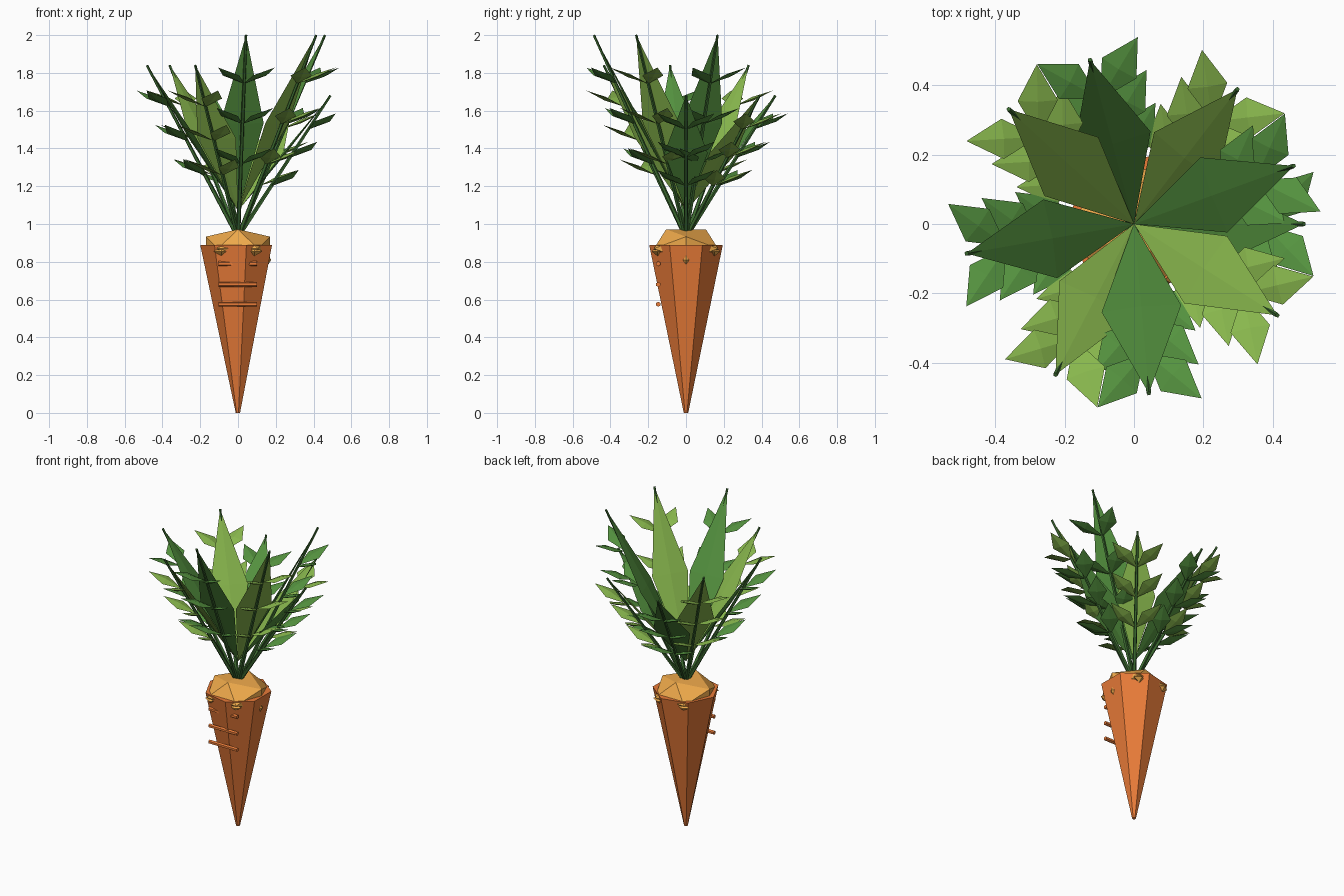
import bpy, bmesh, math
from mathutils import Vector, Matrix

if "Cube" in bpy.data.objects:
    bpy.data.objects.remove(bpy.data.objects["Cube"])


def material(name, rgb):
    m = bpy.data.materials.new(name)
    m.diffuse_color = (*rgb, 1)
    m.use_nodes = True
    m.node_tree.nodes["Principled BSDF"].inputs["Base Color"].default_value = m.diffuse_color
    return m


ORANGE = material("orange", (0.82, 0.20, 0.04))
GOLD = material("gold", (0.86, 0.40, 0.07))
STEM = material("stem_green", (0.045, 0.145, 0.03))
GREENS = [material("green", (0.09, 0.29, 0.05)), material("light_green", (0.25, 0.48, 0.075))]


def finish(name, bm, mat):
    bmesh.ops.recalc_face_normals(bm, faces=bm.faces)
    me = bpy.data.meshes.new(name)
    bm.to_mesh(me)
    bm.free()
    me.materials.append(mat)
    ob = bpy.data.objects.new(name, me)
    bpy.context.collection.objects.link(ob)
    return ob


def hull(bm, points):
    verts = [bm.verts.new(p) for p in points]
    bmesh.ops.convex_hull(bm, input=verts)


def rod(bm, a, b, r1, r2, sides):
    """Tapered cylinder from a to b."""
    d = b - a
    mat = Matrix.Translation((a + b) / 2) @ d.to_track_quat('Z', 'Y').to_matrix().to_4x4()
    bmesh.ops.create_cone(bm, cap_ends=True, segments=sides, radius1=r1, radius2=r2,
                          depth=d.length, matrix=mat)


def blade(bm, a, b, half_width, half_thick):
    """Flattened octahedron from a to b, its width lying level."""
    d = (b - a).normalized()
    side = Vector((0, 0, 1)).cross(d).normalized()
    up = d.cross(side)
    mid = (a + b) / 2
    hull(bm, [a, b, mid + side * half_width, mid - side * half_width,
              mid + up * half_thick, mid - up * half_thick])


# Root: seven-sided cone with a corner towards -x
bm = bmesh.new()
bmesh.ops.create_cone(bm, cap_ends=True, segments=7, radius1=0.012, radius2=0.2, depth=0.89)
first = max(bm.verts, key=lambda v: v.co.length).co
turn = math.pi - math.atan2(first.y, first.x)
bmesh.ops.transform(bm, verts=bm.verts,
                    matrix=Matrix.Translation((0, 0, 0.445)) @ Matrix.Rotation(turn, 4, 'Z'))
finish("root", bm, ORANGE)

# Crown: squashed icosahedron with an edge on top
bm = bmesh.new()
s, l = 0.105, 0.17
pts = []
for i in (-1, 1):
    for j in (-1, 1):
        pts += [(i * s, j * l, 0), (0, i * s, j * l * 0.6), (i * l, 0, j * s * 0.6)]
hull(bm, [Vector(p) + Vector((0, 0, 0.87)) for p in pts])
finish("crown", bm, GOLD)

# Nubs around the shoulder
bm = bmesh.new()
for k in range(6):
    a = k * math.pi / 3
    c = Vector((0.175 * math.cos(a), 0.175 * math.sin(a), 0.855))
    hx, hy, hz = 0.042, 0.03, 0.025
    if k % 3 == 0:
        c = Vector((0.16 * math.cos(a), 0, 0.81))
        hx, hy = 0.016, 0.025
    hull(bm, [c + Vector(v) for v in ((hx, 0, 0), (-hx, 0, 0), (0, hy, 0),
                                      (0, -hy, 0), (0, 0, hz), (0, 0, -hz))])
finish("nubs", bm, GOLD)

# Ridges across the front
bm = bmesh.new()
for z in (0.79, 0.68, 0.575):
    rod(bm, Vector((-0.103, -0.147, z)), Vector((0.1, -0.147, z)), 0.013, 0.013, 6)
finish("ridges", bm, ORANGE)

# Fronds: stem, large blade and three leaflet pairs, spread by the golden angle
base = Vector((0, 0, 0.93))
for i in range(9):
    rot = Matrix.Rotation(math.radians(137.5 * i), 4, 'Z')
    tip = Vector((0.49, 0, 1.68 + 0.16 * (i % 3)))

    bm = bmesh.new()
    rod(bm, base, tip, 0.013, 0.007, 5)
    bm.transform(rot)
    finish(f"stem_{i + 1}", bm, STEM)

    bm = bmesh.new()
    blade(bm, Vector((0, 0, 1.07)), tip, 0.115, 0.008)
    for t in (0.36, 0.56, 0.76):
        p = base.lerp(tip, t)
        for sgn in (-1, 1):
            blade(bm, p, p + Vector((0.145, sgn * 0.15, 0.085)), 0.058, 0.01)
    bm.transform(rot)
    finish(f"leaf_{i + 1}", bm, GREENS[i % 2])
